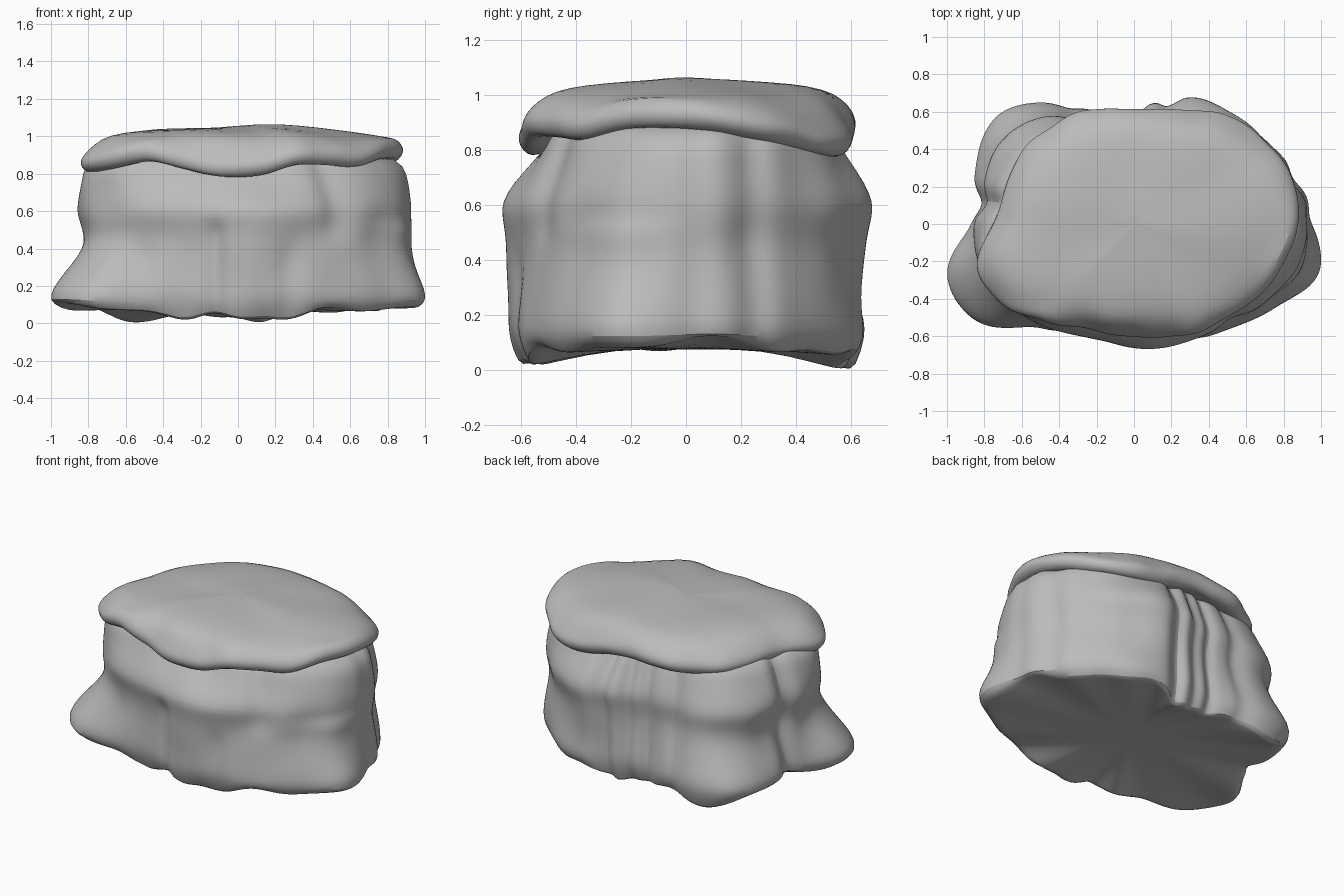
import bpy, bmesh
from math import sin, cos, pi, exp, radians, degrees
from mathutils import Vector, noise

if "Cube" in bpy.data.objects:
    bpy.data.objects.remove(bpy.data.objects["Cube"])

stone = bpy.data.materials.new("grey stone")
stone.use_nodes = True
grey = (0.5, 0.5, 0.5, 1)
stone.diffuse_color = grey
stone.node_tree.nodes["Principled BSDF"].inputs["Base Color"].default_value = grey

STEPS = 120

# Plan outlines: radius at every 15 degrees, counter-clockwise from +x
FOOT = [.97, .92, .85, .80, .74, .66, .60, .62, .74, .90, .94, .89,
        .87, 1.05, 1.02, .80, .66, .62, .64, .65, .70, .78, .89, 1.03]
WAIST = [.94, .91, .84, .80, .77, .70, .61, .62, .68, .79, .84, .83,
         .86, .86, .81, .74, .68, .65, .67, .69, .71, .75, .82, .90]
NECK = [.90, .88, .79, .71, .62, .56, .52, .53, .59, .67, .73, .76,
        .80, .84, .77, .65, .56, .50, .49, .50, .56, .63, .74, .85]
SLAB = [.89, .89, .84, .79, .70, .63, .62, .64, .67, .70, .72, .72,
        .75, .88, .84, .72, .64, .61, .60, .62, .67, .71, .78, .83]
# Height of the slab's lower rim at the same angles
RIM = [.87, .84, .80, .77, .78, .82, .84, .83, .82, .81, .81, .82,
       .82, .80, .82, .86, .82, .785, .775, .79, .84, .84, .83, .87]

# Vertical crevices: angle, width, depth, lowest and highest reach
CREVICES = [(2, 3, .02, 0, 1), (16, 4, .035, 0, 1), (74, 4, .06, 0, 1),
            (88, 3, .025, 0, 1), (101, 3, .035, 0, 1), (119, 4, .03, 0, 1),
            (172, 4, .06, 0, 1), (226, 5, .02, 0, .4), (259, 4, .025, 0, .5),
            (294, 5, .015, 0, .4), (316, 6, .025, .45, 1)]


def sample(values, a):
    """Smooth periodic interpolation of evenly spaced values."""
    n = len(values)
    f = a / (2 * pi) * n
    i = int(f)
    t = f - i
    p, q, r, s = (values[(i + k) % n] for k in (-1, 0, 1, 2))
    return q + t * (r - p + t * (2*p - 5*q + 4*r - s + t * (3*(q - r) + s - p))) / 2


def crevice(a, z):
    cut = 0
    for deg, width, depth, low, high in CREVICES:
        d = (degrees(a) - deg + 180) % 360 - 180
        if low <= z <= high:
            cut += depth * exp(-(d / width) ** 2)
    return cut


def loft(name, rows):
    """Skin closed rings; each row is a function from angle to a point."""
    bm = bmesh.new()
    rings = [[bm.verts.new(row(2 * pi * i / STEPS)) for i in range(STEPS)] for row in rows]
    for low, high in zip(rings, rings[1:]):
        for i in range(STEPS):
            j = (i + 1) % STEPS
            bm.faces.new((low[i], low[j], high[j], high[i]))
    for ring, flip in ((rings[0], True), (rings[-1], False)):
        pole = bm.verts.new(sum((v.co for v in ring), Vector()) / STEPS)
        for i in range(STEPS):
            tri = (ring[i], ring[(i + 1) % STEPS], pole)
            bm.faces.new(tri[::-1] if flip else tri)
    mesh = bpy.data.meshes.new(name)
    bm.to_mesh(mesh)
    bm.free()
    mesh.materials.append(stone)
    obj = bpy.data.objects.new(name, mesh)
    bpy.context.collection.objects.link(obj)
    obj.modifiers.new("soften", "SUBSURF").levels = 1
    bpy.ops.object.select_all(action="DESELECT")
    bpy.context.view_layer.objects.active = obj
    obj.select_set(True)
    bpy.ops.object.shade_smooth_by_angle(angle=radians(50))
    return obj


def base_height(a):
    # The underside dips towards front and back and ripples along its edge
    back_corner = exp(-((degrees(a) - 138) / 14) ** 2)
    return (.022 + .075 * cos(a) ** 2 - .035 * back_corner
            + .018 * sin(7 * a + 1) + .012 * sin(13 * a))


def body_row(z, outline_a, outline_b, mix, scale=1):
    def point(a):
        # The flare of the foot reaches higher on the left side
        m = mix * (1 - .4 * max(0, cos(a))) if outline_a is FOOT else mix
        r = sample(outline_a, a) * (1 - m) + sample(outline_b, a) * m
        r = (r - crevice(a, z)) * scale
        p = Vector((r * cos(a), r * sin(a), z))
        r += .02 * noise.noise(p * 4)
        return Vector((r * cos(a), r * sin(a), z))
    return point


def base_row(scale):
    """Underside rows: flat in the middle, rippled at the edge."""
    outline = body_row(0, FOOT, WAIST, 0, scale)

    def point(a):
        p = outline(a)
        p.z = .075 + (base_height(a) - .075) * (scale - .45) / .5
        return p
    return point


# Bulging body: flared foot, pinched middle, swollen waist, narrow neck
loft("rock_body", [
    base_row(.45), base_row(.8), base_row(.9), base_row(.95),
    body_row(.12, FOOT, WAIST, 0),
    body_row(.18, FOOT, WAIST, .08),
    body_row(.26, FOOT, WAIST, .35, .985),
    body_row(.36, FOOT, WAIST, .75, .97),
    body_row(.44, FOOT, WAIST, .95, .965),
    body_row(.50, FOOT, WAIST, 1, .975),
    body_row(.56, WAIST, NECK, 0, .995),
    body_row(.61, WAIST, NECK, 0),
    body_row(.68, WAIST, NECK, .25),
    body_row(.76, WAIST, NECK, .65),
    body_row(.84, WAIST, NECK, .95),
    body_row(.92, NECK, NECK, 0, .9),
])


def slab_row(scale, lift, top=None):
    """Rows follow the wavy rim, then blend up to a level dome height."""
    def point(a):
        r = sample(SLAB, a) * scale
        p = Vector((r * cos(a), r * sin(a), lift))
        r += .02 * noise.noise(p * 5) * scale
        z = sample(RIM, a) + lift
        if top:
            z = top + .2 * (z - lift - .82) * scale
            z += .025 * noise.noise(p * 2.5)
        return Vector((r * cos(a), r * sin(a), z))
    return point


# Overhanging top slab with a rounded lip and a gently domed top
loft("top_slab", [
    slab_row(.6, .06), slab_row(.84, .02), slab_row(.93, 0), slab_row(.98, .02),
    slab_row(1, .055), slab_row(.99, .085), slab_row(.955, .12),
    slab_row(.87, 0, .99), slab_row(.74, 0, 1.022), slab_row(.5, 0, 1.043),
    slab_row(.25, 0, 1.052), slab_row(.08, 0, 1.055),
])
